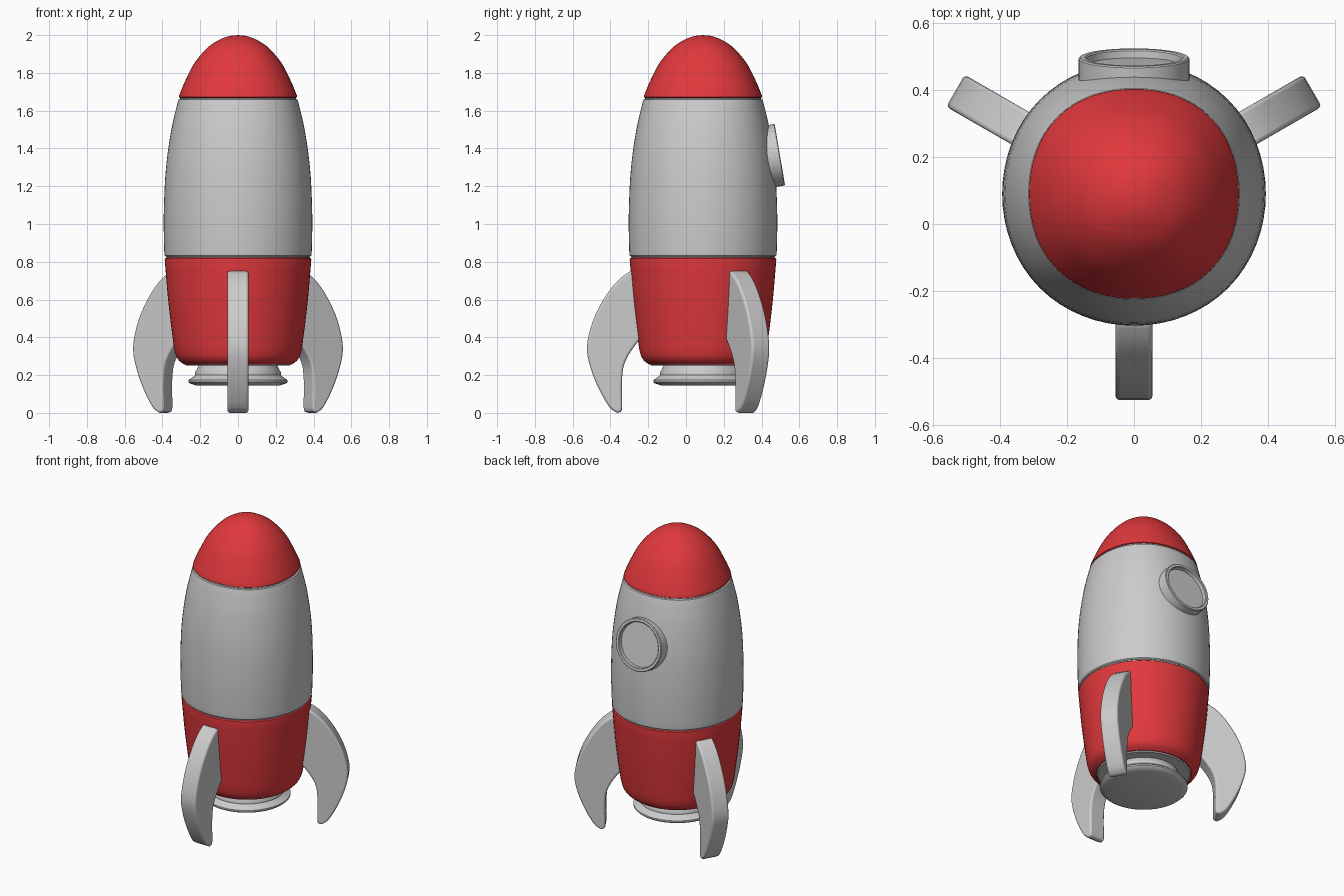
import bpy, bmesh, math
from mathutils import Vector

if "Cube" in bpy.data.objects:
    bpy.data.objects.remove(bpy.data.objects["Cube"])

AXIS_Y = 0.09  # the hull axis sits slightly behind the origin

red = bpy.data.materials.new("red_paint")
red.diffuse_color = (0.75, 0.04, 0.045, 1)
red.use_nodes = True
red.node_tree.nodes["Principled BSDF"].inputs["Base Color"].default_value = red.diffuse_color


def spline(pts, steps=4):
    """Catmull-Rom curve through 2D points."""
    p = [Vector(a) for a in pts]
    p = [2 * p[0] - p[1]] + p + [2 * p[-1] - p[-2]]
    out = []
    for a, b, c, d in zip(p, p[1:], p[2:], p[3:]):
        for i in range(steps):
            t = i / steps
            out.append(0.5 * (2 * b + (c - a) * t + (2 * a - 5 * b + 4 * c - d) * t * t
                              + (3 * b - a - 3 * c + d) * t ** 3))
    return [(v.x, v.y) for v in out] + [tuple(pts[-1])]


def finish(name, bm, mat=None, angle=35):
    bmesh.ops.recalc_face_normals(bm, faces=bm.faces)
    mesh = bpy.data.meshes.new(name)
    bm.to_mesh(mesh)
    bm.free()
    ob = bpy.data.objects.new(name, mesh)
    bpy.context.collection.objects.link(ob)
    if mat:
        mesh.materials.append(mat)
    bpy.ops.object.select_all(action='DESELECT')
    bpy.context.view_layer.objects.active = ob
    ob.select_set(True)
    bpy.ops.object.shade_smooth_by_angle(angle=math.radians(angle))
    return ob


def lathe(name, profile, mat=None, squarish=True, n=64):
    """Revolve (radius, z) points; the hull gets squarer towards the top."""
    bm = bmesh.new()
    rings = []
    for r, z in profile:
        if r < 1e-4:
            rings.append([bm.verts.new((0, 0, z))])
            continue
        s = 0.006 + 0.024 * min(1, max(0, (z - 0.9) / 0.75)) if squarish else 0
        ring = []
        for i in range(n):
            a = math.tau * i / n
            k = r * (1 + s * (1 - math.cos(4 * a)) / 2)
            ring.append(bm.verts.new((k * math.cos(a), k * math.sin(a), z)))
        rings.append(ring)
    for lo, hi in zip(rings, rings[1:]):
        for i in range(n):
            quad = [lo[i % len(lo)], lo[(i + 1) % len(lo)],
                    hi[(i + 1) % len(hi)], hi[i % len(hi)]]
            bm.faces.new(list(dict.fromkeys(quad)))
    ob = finish(name, bm, mat)
    ob.location.y = AXIS_Y
    return ob


# Hull: nose, middle and lower section, separated by fine grooves
lathe("nose_cone", [(0, 1.668), (0.307, 1.668), (0.313, 1.672)] + spline(
    [(0.312, 1.68), (0.283, 1.75), (0.232, 1.85), (0.165, 1.93),
     (0.105, 1.972), (0.05, 1.994), (0, 2.0)]), red)
lathe("hull_middle", [(0, 0.828), (0.383, 0.828), (0.389, 0.834)] + spline(
    [(0.39, 0.842), (0.393, 0.95), (0.392, 1.1), (0.381, 1.3),
     (0.353, 1.5), (0.318, 1.65)]) + [(0.315, 1.658), (0.309, 1.661), (0, 1.661)])
lathe("hull_lower", [(0, 0.265), (0.28, 0.265), (0.28, 0.256)] + spline(
    [(0.285, 0.256), (0.315, 0.28), (0.332, 0.315), (0.345, 0.39),
     (0.37, 0.6), (0.388, 0.81)]) + [(0.387, 0.817), (0.38, 0.822), (0, 0.822)], red)
lathe("groove_upper", [(0, 1.65), (0.306, 1.65), (0.306, 1.675), (0, 1.675)])
lathe("groove_lower", [(0, 0.81), (0.379, 0.81), (0.379, 0.835), (0, 0.835)])

# Engine underneath: base plate and flared nozzle
lathe("engine_base", [(0, 0.25), (0.272, 0.25), (0.282, 0.258), (0.282, 0.28), (0, 0.28)])
lathe("engine_nozzle", [(0, 0.146), (0.225, 0.146), (0.255, 0.156), (0.263, 0.164),
                        (0.263, 0.174), (0.25, 0.182), (0.236, 0.192), (0.228, 0.2),
                        (0.228, 0.215), (0.215, 0.235), (0.205, 0.26), (0, 0.26)],
      squarish=False)

# Porthole: raised rim with a recessed pane, tilted with the hull
port = lathe("porthole", [(0, -0.1), (0.165, -0.1), (0.165, -0.004), (0.161, 0),
                          (0.146, 0), (0.142, -0.004), (0.14, -0.025), (0, -0.025)],
             squarish=False, n=48)
port.location = (0, 0.497, 1.367)
port.rotation_euler.x = -math.radians(80.4)

# Three curved fins, one in front and two towards the back
outline = [(0.30, 0.75)] + spline(
    [(0.386, 0.75), (0.44, 0.71), (0.493, 0.65), (0.55, 0.56), (0.592, 0.46),
     (0.615, 0.34), (0.592, 0.228), (0.548, 0.12), (0.495, 0.03), (0.455, 0.0)], 3) + spline(
    [(0.436, 0.005), (0.428, 0.03), (0.429, 0.17), (0.413, 0.27), (0.35, 0.37),
     (0.30, 0.41)], 3)
for name, deg in (("fin_front", -90), ("fin_right", 30), ("fin_left", 150)):
    bm = bmesh.new()
    face = bm.faces.new([bm.verts.new((r, -0.055, z)) for r, z in outline])
    ext = bmesh.ops.extrude_face_region(bm, geom=[face])
    bmesh.ops.translate(bm, vec=(0, 0.11, 0),
                        verts=[g for g in ext["geom"] if isinstance(g, bmesh.types.BMVert)])
    fin = finish(name, bm, angle=50)
    fin.location.y = AXIS_Y
    fin.rotation_euler.z = math.radians(deg)
    bevel = fin.modifiers.new("soft_edges", 'BEVEL')
    bevel.width, bevel.segments = 0.012, 3
    bevel.limit_method, bevel.angle_limit = 'ANGLE', math.radians(60)
